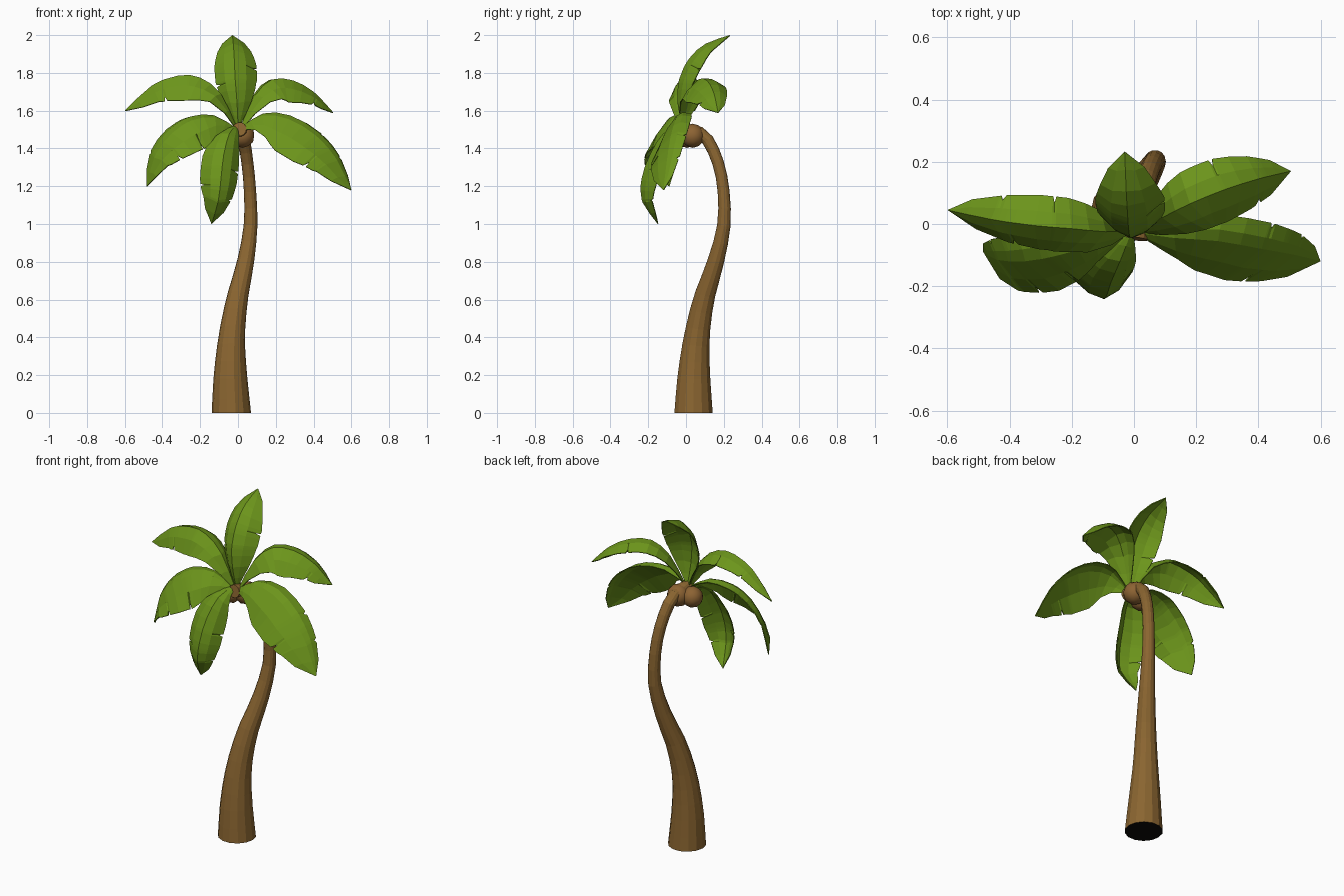
import bpy, bmesh, math
from mathutils import Vector

if "Cube" in bpy.data.objects:
    bpy.data.objects.remove(bpy.data.objects["Cube"])


def material(name, rgb):
    m = bpy.data.materials.new(name)
    m.diffuse_color = (*rgb, 1)
    m.use_nodes = True
    m.node_tree.nodes["Principled BSDF"].inputs["Base Color"].default_value = m.diffuse_color
    return m


GREEN = material("leaf_green", (0.15, 0.30, 0.011))
BROWN = material("trunk_brown", (0.255, 0.13, 0.03))
NUT = material("coconut_brown", (0.265, 0.125, 0.033))
BLACK = material("base_black", (0.004, 0.003, 0.002))


def finish(bm, name, *mats):
    me = bpy.data.meshes.new(name)
    bm.to_mesh(me)
    bm.free()
    for m in mats:
        me.materials.append(m)
    ob = bpy.data.objects.new(name, me)
    bpy.context.collection.objects.link(ob)
    return ob


def spline(pts, t):
    """Catmull-Rom point at t in 0..1 through pts (tuples of any length)."""
    n = len(pts) - 1
    i = min(int(t * n), n - 1)
    f = t * n - i
    p = [pts[max(0, min(n, i + k))] for k in (-1, 0, 1, 2)]
    return [0.5 * (2 * b + (c - a) * f + (2 * a - 5 * b + 4 * c - d) * f * f
                   + (3 * b - a - 3 * c + d) * f ** 3) for a, b, c, d in zip(*p)]


def tangent(pts, t):
    a, b = spline(pts, max(0, t - 0.01)), spline(pts, min(1, t + 0.01))
    return (Vector(b[:3]) - Vector(a[:3])).normalized()


# Trunk: curved tapering tube with a black underside (x, y, z, radius)
trunk = [(-.035, .04, 0, .104), (-.04, .042, .2, .088), (-.033, .057, .4, .070),
         (-.005, .094, .6, .057), (.04, .157, .8, .045), (.067, .201, 1.0, .036),
         (.062, .196, 1.2, .032), (.045, .157, 1.36, .032),
         (.025, .085, 1.475, .034), (.008, -.048, 1.502, .037)]
SIDES, RINGS = 14, 20
bm = bmesh.new()
rings = []
for k in range(RINGS + 1):
    t = k / RINGS
    x, y, z, r = spline(trunk, t)
    T = tangent(trunk, t) if k else Vector((0, 0, 1))
    u = (Vector((1, 0, 0)) - T * T.x).normalized()
    v = T.cross(u)
    rings.append([bm.verts.new(Vector((x, y, z)) + r * (u * math.cos(a) + v * math.sin(a)))
                  for a in (2 * math.pi * i / SIDES for i in range(SIDES))])
for a, b in zip(rings, rings[1:]):
    for i in range(SIDES):
        j = (i + 1) % SIDES
        bm.faces.new((a[i], a[j], b[j], b[i]))
bm.faces.new(rings[-1])
bm.faces.new(rings[0][::-1]).material_index = 1
finish(bm, "trunk", BROWN, BLACK)

# Coconuts
for i, (c, r) in enumerate([((.025, .036, 1.467), .064), ((-.045, .005, 1.463), .06)]):
    bm = bmesh.new()
    bmesh.ops.create_icosphere(bm, subdivisions=2, radius=r)
    bmesh.ops.translate(bm, verts=bm.verts, vec=c)
    for f in bm.faces:
        f.smooth = True
    finish(bm, f"coconut_{i + 1}", NUT)

# Leaves: folded blades with nicked edges
WIDTH = [(0, .1), (.1, .34), (.25, .78), (.42, 1), (.62, .99), (.78, .8), (.91, .44), (1, 0)]


def width(t):
    for (a, wa), (b, wb) in zip(WIDTH, WIDTH[1:]):
        if t <= b:
            return wa + (wb - wa) * (t - a) / (b - a)
    return 0


def leaf(name, rib, off_a, off_b, nicks_a, nicks_b):
    offs = [Vector(off_a), Vector(off_b)]
    nicks = [nicks_a, nicks_b]
    up = -(offs[0].normalized() + offs[1].normalized()).normalized()
    ts = {i / 10 for i in range(11)}
    for n in nicks_a + nicks_b:
        ts |= {n - .012, n, n + .012}
    bm = bmesh.new()
    rows = []
    for t in sorted(ts):
        p, T = Vector(spline(rib, t)), tangent(rib, t)
        row = [bm.verts.new(p)]
        for s in (0, 1):
            o = offs[s]
            d = (o - T * o.dot(T)).normalized() * o.length
            w = width(t)
            cut = .8 if any(abs(t - n) < .002 for n in nicks[s]) else 1
            mid = p + d * w * .52 + up * .015 * w
            edge = p + d * w * cut
            row += [bm.verts.new(mid), bm.verts.new(edge)]
        rows.append(row)
    for r, q in zip(rows, rows[1:]):
        for i, j in ((0, 1), (1, 2)):
            bm.faces.new((r[i], r[j], q[j], q[i]))
        for i, j in ((0, 3), (3, 4)):
            bm.faces.new((r[j], r[i], q[i], q[j]))
    bmesh.ops.remove_doubles(bm, verts=bm.verts, dist=.0005)
    bmesh.ops.recalc_face_normals(bm, faces=bm.faces)
    if sum((f.normal.dot(up) * f.calc_area() for f in bm.faces)) < 0:
        bmesh.ops.reverse_faces(bm, faces=bm.faces)
    ob = finish(bm, name, GREEN)
    mod = ob.modifiers.new("thickness", "SOLIDIFY")
    mod.thickness = .005


leaf("leaf_top", [(0, -.02, 1.52), (-.005, -.045, 1.64), (-.015, -.035, 1.77),
                  (-.02, .02, 1.88), (-.025, .105, 1.955), (-.03, .232, 2.0)],
     (-.105, .075, -.03), (.118, .075, -.03), [.37], [.55])
leaf("leaf_upper_left", [(-.01, -.02, 1.52), (-.09, -.025, 1.69), (-.2, -.015, 1.775),
                         (-.32, -.005, 1.785), (-.46, .015, 1.73), (-.6, .045, 1.6)],
     (0, -.075, -.135), (0, .1, -.05), [.74], [.5, .78])
leaf("leaf_upper_right", [(.02, -.02, 1.52), (.09, .02, 1.68), (.18, .065, 1.765),
                          (.29, .11, 1.76), (.4, .145, 1.7), (.505, .17, 1.59)],
     (.04, -.09, -.125), (-.04, .1, -.035), [.84], [.6])
leaf("leaf_lower_right", [(.02, -.03, 1.515), (.13, -.045, 1.575), (.27, -.055, 1.555),
                          (.41, -.08, 1.47), (.52, -.1, 1.345), (.6, -.12, 1.18)],
     (-.04, -.1, -.18), (.03, .085, .01), [.72], [.62, .8])
leaf("leaf_lower_left", [(-.02, -.03, 1.515), (-.12, -.065, 1.565), (-.24, -.1, 1.55),
                         (-.35, -.12, 1.48), (-.44, -.115, 1.36), (-.485, -.09, 1.2)],
     (.02, -.085, -.16), (-.04, .085, .01), [.45, .7], [.8])
leaf("leaf_front", [(-.01, -.03, 1.52), (-.045, -.12, 1.48), (-.075, -.19, 1.37),
                    (-.09, -.235, 1.24), (-.105, -.232, 1.12), (-.14, -.15, 1.0)],
     (-.11, .07, .01), (.085, .08, -.02), [.66], [.5, .8])
